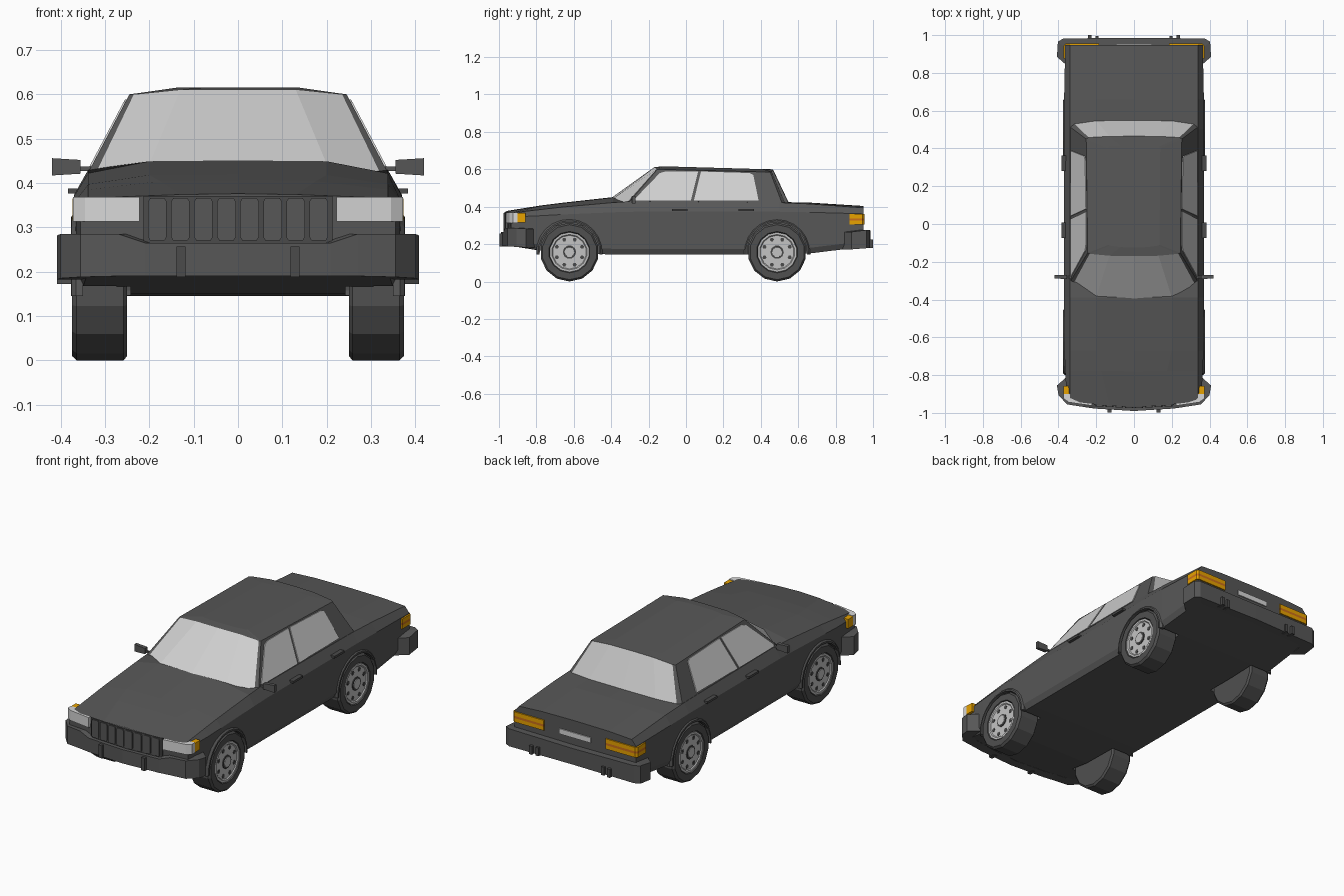
import bpy, bmesh, math

def material(name, r, g, b):
    m = bpy.data.materials.new(name)
    m.diffuse_color = (r, g, b, 1)
    return m

PAINT = material("dark grey paint", 0.095, 0.095, 0.095)
RUBBER = material("tyre rubber", 0.08, 0.08, 0.08)
TRIM = material("trim grey", 0.07, 0.07, 0.07)
GLASS = material("pale glass", 0.62, 0.62, 0.62)
LAMP = material("lamp white", 0.68, 0.68, 0.68)
METAL = material("wheel metal", 0.55, 0.55, 0.55)
AMBER = material("amber lens", 0.80, 0.36, 0.0)
RED = material("red orange lens", 0.60, 0.16, 0.01)

def loft(name, sections, mats, mirror=False, rule=None):
    """Skin a list of equal closed rings and cap the ends."""
    bm = bmesh.new()
    for s in ((1, -1) if mirror else (1,)):
        rings = [[bm.verts.new((s * x, y, z)) for x, y, z in sec] for sec in sections]
        n = len(rings[0])
        for k in range(len(rings) - 1):
            for i in range(n):
                j = (i + 1) % n
                f = bm.faces.new((rings[k][i], rings[k][j], rings[k + 1][j], rings[k + 1][i]))
                if rule:
                    f.material_index = rule(k, i)
        bm.faces.new(rings[0][::-1])
        bm.faces.new(rings[-1])
    bmesh.ops.recalc_face_normals(bm, faces=bm.faces[:])
    me = bpy.data.meshes.new(name)
    bm.to_mesh(me)
    bm.free()
    ob = bpy.data.objects.new(name, me)
    bpy.context.collection.objects.link(ob)
    for m in (mats if isinstance(mats, list) else [mats]):
        me.materials.append(m)
    return ob

def slab(name, outline, z0, z1, mat, mirror=False):
    return loft(name, [[(x, y, z) for x, y in outline] for z in (z0, z1)], mat, mirror)

def box(name, x0, x1, y0, y1, z0, z1, mat, mirror=False):
    return slab(name, [(x0, y0), (x1, y0), (x1, y1), (x0, y1)], z0, z1, mat, mirror)

def disc(x, r, cy, cz, n, turn=0.0):
    return [(x, cy + r * math.cos(2 * math.pi * (i + turn) / n),
             cz + r * math.sin(2 * math.pi * (i + turn) / n)) for i in range(n)]

def both(half):
    """Close a half ring across x = 0."""
    return half + [(-x, y, z) for x, y, z in half[-2:0:-1]]

# lower body: y, bottom, half width, side top, shoulder, crease x, crease z, centre z, nose curve
stations = [(-0.967, 0.195, 0.355, 0.345, 0.366, 0.13, 0.374, 0.376, 0.25),
            (-0.78, 0.165, 0.365, 0.352, 0.385, 0.175, 0.404, 0.406, 0.05),
            (-0.67, 0.15, 0.368, 0.358, 0.397, 0.20, 0.418, 0.420, 0),
            (-0.39, 0.145, 0.37, 0.37, 0.422, 0.20, 0.449, 0.451, 0),
            (-0.28, 0.145, 0.37, 0.373, 0.430, 0.20, 0.425, 0.425, 0),
            (0.50, 0.145, 0.37, 0.373, 0.422, 0.20, 0.425, 0.425, 0),
            (0.66, 0.15, 0.37, 0.37, 0.415, 0.20, 0.421, 0.422, 0),
            (0.948, 0.185, 0.364, 0.362, 0.394, 0.20, 0.402, 0.404, 0)]
secs = []
for y, zb, w, zs, zh, xc, zc, z0, k in stations:
    half = [(0, zb), (w - 0.015, zb), (w, zb + 0.03), (w, zs), (0.338, zh), (xc, zc), (0, z0)]
    secs.append(both([(x, y + k * x * x, z) for x, z in half]))
body = loft("car_body", secs, PAINT)

# wheel wells cut from the body
AXLES = (("front", -0.623), ("rear", 0.487))
for label, cy in AXLES:
    cutter = loft("well_cutter", [disc(x, 0.165, cy, 0.157, 20) for x in (0.243, 0.5)], PAINT, True)
    cutter.hide_render = True
    mod = body.modifiers.new("well", "BOOLEAN")
    mod.operation, mod.solver, mod.object = "DIFFERENCE", "EXACT", cutter
    bpy.context.view_layer.objects.active = body
    bpy.ops.object.modifier_apply(modifier=mod.name)
    bpy.data.objects.remove(cutter)

# cabin: base ring, roof edge ring, raised roof ring
base = [(0, -0.402, 0.445), (0.2, -0.388, 0.443), (0.322, -0.318, 0.42), (0.34, -0.308, 0.42),
        (0.34, 0.515, 0.415), (0.318, 0.532, 0.415), (0.2, 0.548, 0.42), (0, 0.55, 0.42)]
edge = [(0, -0.17, 0.611), (0.13, -0.168, 0.611), (0.235, -0.158, 0.60), (0.245, -0.153, 0.60),
        (0.253, 0.45, 0.585), (0.24, 0.458, 0.587), (0.13, 0.464, 0.598), (0, 0.465, 0.60)]
roof = [(x * 0.55, y * 0.85 + 0.02, 0.616 - 0.024 * (y + 0.17)) for x, y, z in edge]
loft("cabin", [both(base), both(edge), both(roof)], [PAINT, GLASS],
     rule=lambda k, i: int(k == 0 and i in (0, 1, 5, 6, 7, 8, 12, 13)))

# side windows, lying on the sloped cabin wall
def side_window(name, yz):
    loft(name, [[(0.335 - (z - 0.43) * 0.53 + d, y, z) for y, z in yz] for d in (-0.003, 0.004)],
         GLASS, True)
side_window("front_side_windows", [(-0.282, 0.433), (-0.14, 0.58), (-0.11, 0.588), (0.065, 0.588), (0.026, 0.433)])
side_window("rear_side_windows", [(0.042, 0.433), (0.08, 0.588), (0.34, 0.58), (0.36, 0.57), (0.388, 0.433)])

# bumpers swept around the corners
def bumper(name, path, depth):
    half = [[(x, y, zb), (x, y, zt), (x * 0.86, y + depth, zt), (x * 0.86, y + depth, zb)]
            for x, y, zb, zt in path]
    left = [[(-x, y, z) for x, y, z in s] for s in half[:0:-1]]
    loft(name, left + half, PAINT)
bumper("front_bumper", [(0, -0.99, 0.19, 0.265), (0.21, -0.977, 0.19, 0.265), (0.27, -0.968, 0.19, 0.285),
                        (0.355, -0.955, 0.188, 0.285), (0.40, -0.905, 0.185, 0.285),
                        (0.408, -0.855, 0.182, 0.282)], 0.05)
bumper("rear_bumper", [(0, 0.986, 0.185, 0.272), (0.375, 0.982, 0.18, 0.275), (0.403, 0.965, 0.178, 0.275),
                       (0.408, 0.885, 0.172, 0.265)], -0.05)
box("front_bumper_guards", 0.118, 0.139, -0.998, -0.96, 0.188, 0.257, TRIM, True)
box("rear_bumper_guards_inner", 0.188, 0.205, 0.96, 0.995, 0.18, 0.225, TRIM, True)
box("rear_bumper_guards_outer", 0.225, 0.243, 0.96, 1.0, 0.18, 0.225, TRIM, True)

# grille: backing, frame and raised slats
slab("grille_backing", [(-0.213, -0.957), (0, -0.971), (0.213, -0.957), (0.213, -0.93), (-0.213, -0.93)],
     0.262, 0.371, TRIM)
for i in range(8):
    x = -0.182 + i * 0.052
    y = -0.971 + 0.066 * abs(x)
    pts = [(-0.021, 0.278), (-0.016, 0.27), (0.016, 0.27), (0.021, 0.278),
           (0.021, 0.358), (0.016, 0.366), (-0.016, 0.366), (-0.021, 0.358)]
    loft("grille_panel", [[(x + a, yy, z) for a, z in pts] for yy in (y - 0.006, y + 0.01)], PAINT)

# lamps
slab("headlights", [(0.222, -0.962), (0.345, -0.944), (0.372, -0.925), (0.372, -0.90), (0.33, -0.90),
                    (0.222, -0.93)], 0.313, 0.368, LAMP, True)
box("front_indicators", 0.34, 0.373, -0.90, -0.857, 0.315, 0.365, AMBER, True)
tail = [(0.185, 0.93), (0.185, 0.955), (0.362, 0.955), (0.373, 0.945), (0.373, 0.875), (0.35, 0.875)]
slab("tail_lamp_lower", tail, 0.305, 0.326, AMBER, True)
slab("tail_lamp_stripe", tail, 0.326, 0.338, RED, True)
slab("tail_lamp_upper", tail, 0.338, 0.36, AMBER, True)
box("rear_plate", -0.095, 0.095, 0.944, 0.954, 0.312, 0.34, LAMP)

# mirrors and door handles
loft("mirror_housings", [[(0.355, -0.292, 0.421), (0.355, -0.27, 0.421), (0.355, -0.27, 0.452), (0.355, -0.292, 0.452)],
                         [(0.42, -0.288, 0.417), (0.42, -0.27, 0.417), (0.42, -0.27, 0.456), (0.42, -0.288, 0.456)]],
     PAINT, True)
box("mirror_arms", 0.325, 0.36, -0.286, -0.274, 0.427, 0.437, PAINT, True)
for label, y in (("front", -0.075), ("rear", 0.28)):
    box(label + "_door_handles", 0.36, 0.384, y, y + 0.083, 0.376, 0.388, TRIM, True)

# wheels and arch trims
for label, cy in AXLES:
    cz, n = 0.157, 14
    prof = [(0.25, 0.147), (0.258, 0.157), (0.364, 0.157), (0.375, 0.147), (0.375, 0.111), (0.362, 0.105)]
    loft(label + "_tyres", [disc(x, r, cy, cz, n, 0.5) for x, r in prof], RUBBER, True)
    loft(label + "_rims", [disc(x, r, cy, cz, n, 0.5) for x, r in
                           ((0.355, 0.106), (0.372, 0.106), (0.372, 0.095), (0.367, 0.09))], METAL, True)
    for i in range(8):
        a = math.pi * (i + 0.5) / 4
        loft(label + "_rim_hole", [disc(x, 0.011, cy + 0.073 * math.cos(a), cz + 0.073 * math.sin(a), 6)
                                   for x in (0.36, 0.369)], TRIM, True)
    loft(label + "_hub_rings", [disc(x, 0.036, cy, cz, 10) for x in (0.36, 0.371)], TRIM, True)
    loft(label + "_hub_caps", [disc(x, r, cy, cz, 10) for x, r in ((0.36, 0.03), (0.374, 0.027))], METAL, True)
    arch = []
    for i in range(13):
        a = math.radians(-4 + 188 * i / 12)
        c, s = math.cos(a), math.sin(a)
        arch.append([(x, cy + r * c, cz + r * s) for x, r in
                     ((0.35, 0.16), (0.377, 0.16), (0.376, 0.168), (0.366, 0.178), (0.35, 0.178))])
    loft(label + "_arch_trims", arch, PAINT, True)
